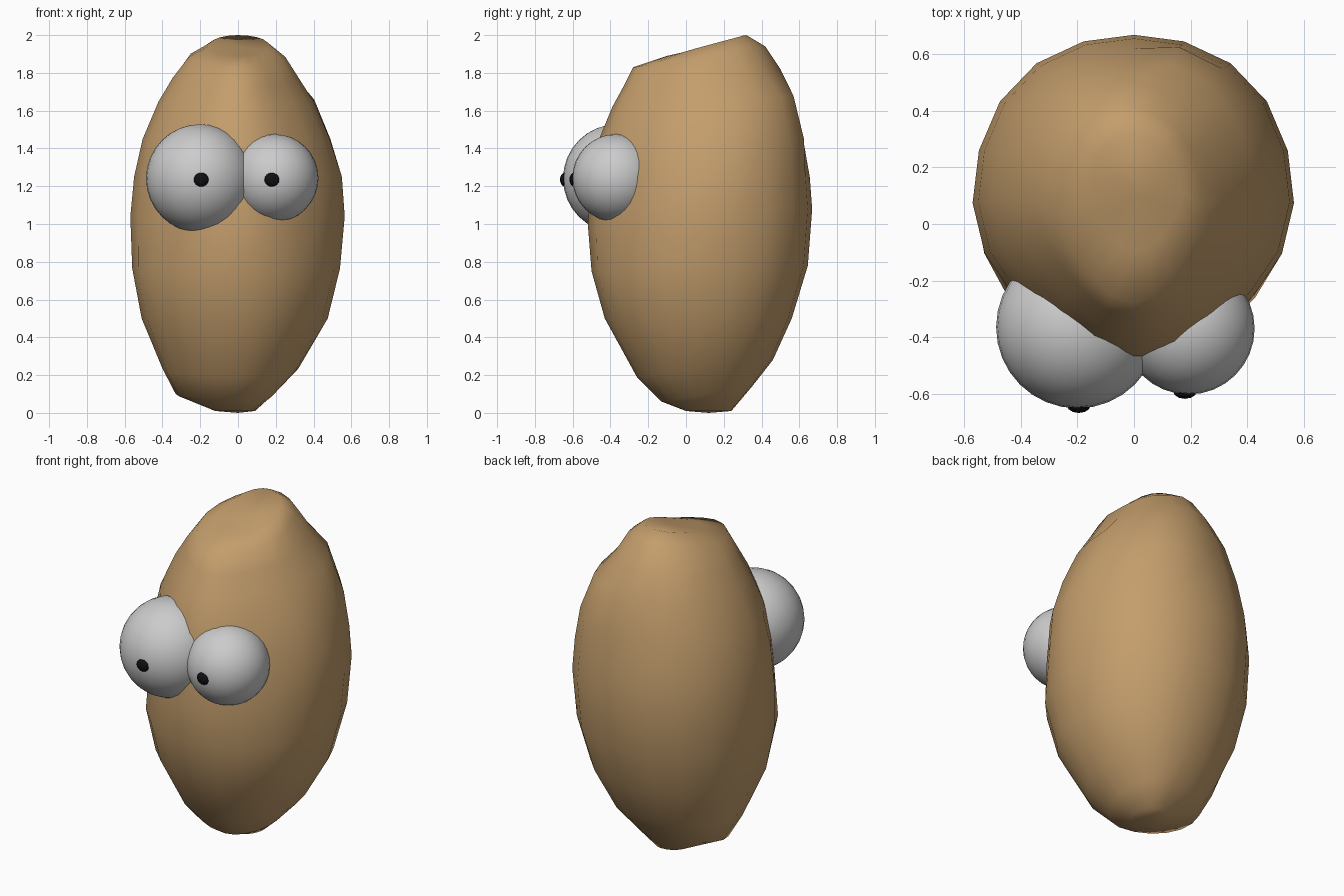
import bpy, bmesh, math

if "Cube" in bpy.data.objects:
    bpy.data.objects.remove(bpy.data.objects["Cube"])

def material(name, rgb):
    m = bpy.data.materials.new(name)
    m.diffuse_color = (*rgb, 1)
    m.use_nodes = True
    m.node_tree.nodes["Principled BSDF"].inputs["Base Color"].default_value = m.diffuse_color
    return m

brown = material("brown skin", (0.55, 0.34, 0.15))
black = material("black", (0.005, 0.005, 0.005))

# Potato body: tilted rings (y front, z front, y back, z back, x left, x right)
rings = [
    (0.00, 0.01, 0.24, 0.01, 0.12, 0.09),
    (-0.13, 0.06, 0.35, 0.14, 0.33, 0.19),
    (-0.26, 0.19, 0.46, 0.28, 0.40, 0.32),
    (-0.43, 0.50, 0.56, 0.50, 0.51, 0.475),
    (-0.50, 0.75, 0.645, 0.78, 0.56, 0.54),
    (-0.52, 1.00, 0.668, 1.08, 0.57, 0.565),
    (-0.50, 1.25, 0.655, 1.25, 0.55, 0.55),
    (-0.46, 1.45, 0.62, 1.45, 0.505, 0.485),
    (-0.39, 1.62, 0.565, 1.68, 0.42, 0.40),
    (-0.33, 1.73, 0.50, 1.82, 0.345, 0.32),
    (-0.28, 1.83, 0.42, 1.94, 0.26, 0.25),
    (-0.10, 1.89, 0.32, 2.00, 0.15, 0.17),
]
N = 20
bm = bmesh.new()
loops = []
for yf, zf, yb, zb, xl, xr in rings:
    loop = []
    for i in range(N):
        t = 2 * math.pi * i / N
        c, s = math.cos(t), math.sin(t)
        z = (zf + zb) / 2 + s * (zb - zf) / 2
        # fuller back corners, flatter front corners above the middle
        k = 0.03 if s > 0 else (-0.08 if zf > 0.9 else -0.02)
        f = 1 + k * math.sin(2 * t) ** 2
        if c > 0.3 and s > 0.3:  # swell then flat at the upper back right
            f += 0.05 if 1.4 < zf < 1.7 else (-0.05 if zf > 1.7 else 0)
        x = f * c * (xr if c > 0 else xl)
        y = (yf + yb) / 2 + f * s * (yb - yf) / 2
        loop.append(bm.verts.new((x, y, z)))
    loops.append(loop)
for a, b in zip(loops, loops[1:]):
    for i in range(N):
        j = (i + 1) % N
        bm.faces.new((a[i], a[j], b[j], b[i]))
# caps, the top one slightly dented
for loop, tip in ((loops[0][::-1], (0, 0.12, 0.0)), (loops[-1], (0.02, 0.1, 1.935))):
    v = bm.verts.new(tip)
    for i in range(N):
        bm.faces.new((loop[i], loop[(i + 1) % N], v))
for f in bm.faces:
    f.smooth = True
bmesh.ops.recalc_face_normals(bm, faces=bm.faces[:])
mesh = bpy.data.meshes.new("body")
bm.to_mesh(mesh)
bm.free()
body = bpy.data.objects.new("body", mesh)
bpy.context.collection.objects.link(body)
mesh.materials.append(brown)

def ball(name, loc, r, segs, rows, scale=(1, 1, 1), mat=None):
    bpy.ops.mesh.primitive_uv_sphere_add(segments=segs, ring_count=rows, radius=r, location=loc)
    o = bpy.context.object
    o.name = name
    o.scale = scale
    bpy.ops.object.shade_smooth()
    if mat:
        o.data.materials.append(mat)

# Eyes and pupils: side, eye centre, eye radius, pupil centre
for side, centre, r, pupil in (
    ("left", (-0.2, -0.364, 1.241), 0.287, (-0.195, -0.64, 1.235)),
    ("right", (0.193, -0.369, 1.243), 0.233, (0.18, -0.59, 1.235)),
):
    ball(side + "_eye", centre, r, 32, 16)
    ball(side + "_pupil", pupil, 0.042, 12, 8, (1, 0.65, 0.9), black)
